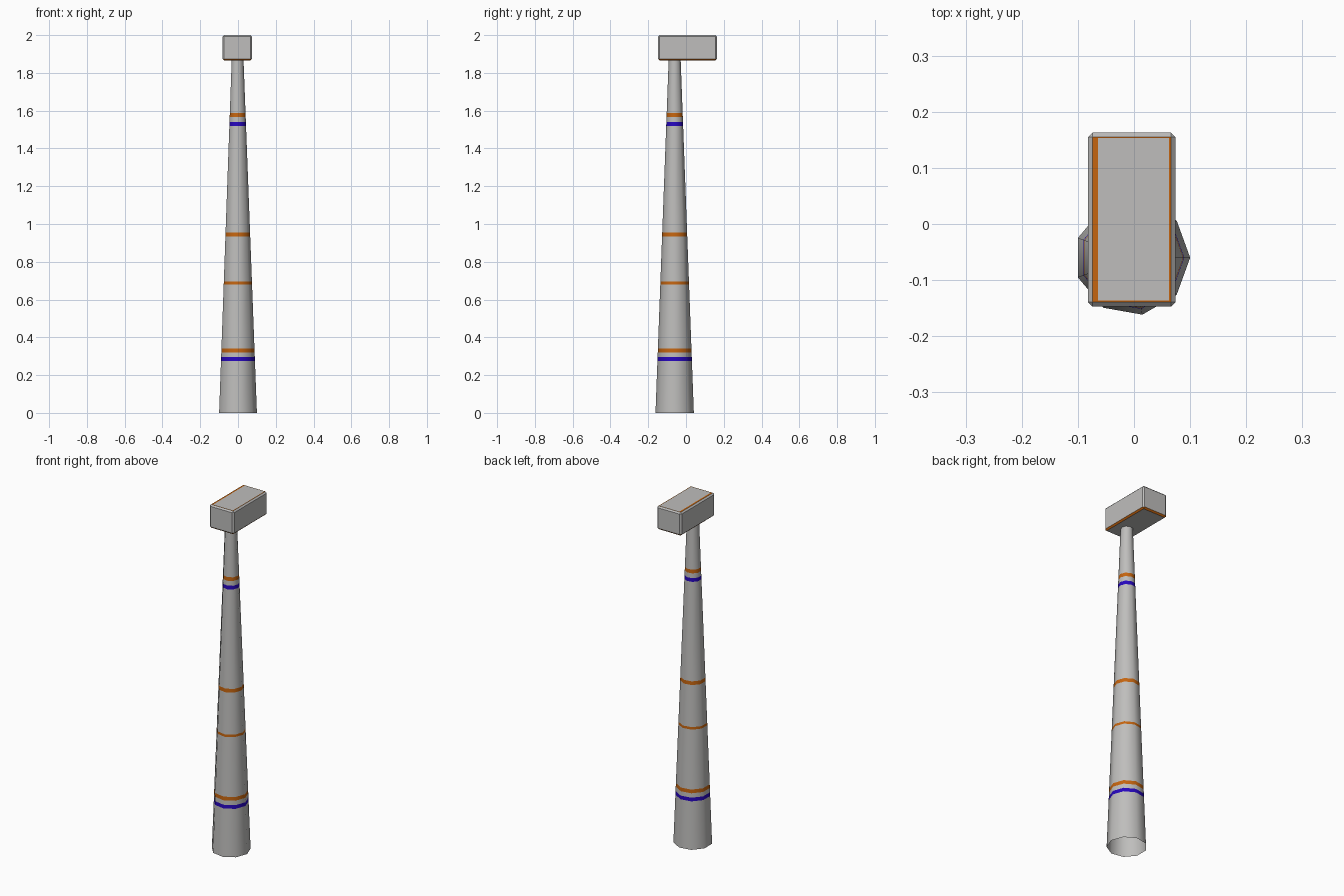
import bpy, bmesh, math
from mathutils import Vector

if "Cube" in bpy.data.objects:
    bpy.data.objects.remove(bpy.data.objects["Cube"])


def material(name, rgb):
    m = bpy.data.materials.new(name)
    m.diffuse_color = (*rgb, 1)
    m.use_nodes = True
    m.node_tree.nodes["Principled BSDF"].inputs["Base Color"].default_value = m.diffuse_color
    return m


MATS = [material("grey", (0.52, 0.515, 0.505)),
        material("orange", (0.56, 0.13, 0.005)),
        material("blue", (0.02, 0.002, 0.52))]


def add_object(name, bm):
    mesh = bpy.data.meshes.new(name)
    bm.to_mesh(mesh)
    bm.free()
    for m in MATS:
        mesh.materials.append(m)
    obj = bpy.data.objects.new(name, mesh)
    bpy.context.collection.objects.link(obj)
    return obj


# Tapered nine-sided shaft, open at the bottom, with painted bands
SIDES, CX, CY = 9, -0.003, -0.06
Z_TOP, R_BASE, R_TOP = 1.875, 0.1031, 0.032
# (centre height, band height, material index)
BANDS = [(0.285, 0.021, 2), (0.331, 0.021, 1), (0.688, 0.014, 1),
         (0.944, 0.021, 1), (1.529, 0.021, 2), (1.577, 0.021, 1)]
levels = [(0.0, 0)]           # (start height, material of the section above)
for z, h, mat in BANDS:
    levels += [(z - h / 2, mat), (z + h / 2, 0)]
levels.append((Z_TOP, 0))

bm = bmesh.new()
rings = []
for z, _ in levels:
    r = R_BASE + (R_TOP - R_BASE) * z / Z_TOP
    rings.append([bm.verts.new((CX + r * math.cos(math.tau * i / SIDES),
                                CY + r * math.sin(math.tau * i / SIDES), z))
                  for i in range(SIDES)])
for k in range(len(rings) - 1):
    a, b = rings[k], rings[k + 1]
    for i in range(SIDES):
        j = (i + 1) % SIDES
        f = bm.faces.new((a[i], a[j], b[j], b[i]))
        f.material_index = levels[k][1]
        f.smooth = True
add_object("shaft", bm)

# Box head with chamfered edges and orange edge trim
LO, HI = Vector((-0.082, -0.147, 1.866)), Vector((0.074, 0.163, 2.0))
bm = bmesh.new()
bmesh.ops.create_cube(bm, size=1)
for v in bm.verts:
    v.co = Vector([(LO[i] + HI[i]) / 2 + v.co[i] * (HI[i] - LO[i]) for i in range(3)])
bmesh.ops.bevel(bm, geom=bm.edges[:], offset=0.008, segments=1, affect='EDGES')
# cut the trim lines near the rim of the top
X0, X1, Y0, Y1 = -0.064, 0.062, -0.136, 0.153
for co, no in (((X0, 0, 0), (1, 0, 0)), ((X1, 0, 0), (1, 0, 0)),
               ((0, Y0, 0), (0, 1, 0)), ((0, Y1, 0), (0, 1, 0))):
    bmesh.ops.bisect_plane(bm, geom=bm.verts[:] + bm.edges[:] + bm.faces[:],
                           plane_co=co, plane_no=no)
bm.normal_update()
for f in bm.faces:
    c, n = f.calc_center_median(), f.normal
    top_rim = n.z > 0.9 and not (X0 < c.x < X1 and Y0 < c.y < Y1)
    bottom_chamfer = -0.9 < n.z < -0.3
    f.material_index = 1 if top_rim or bottom_chamfer else 0
add_object("head", bm)
